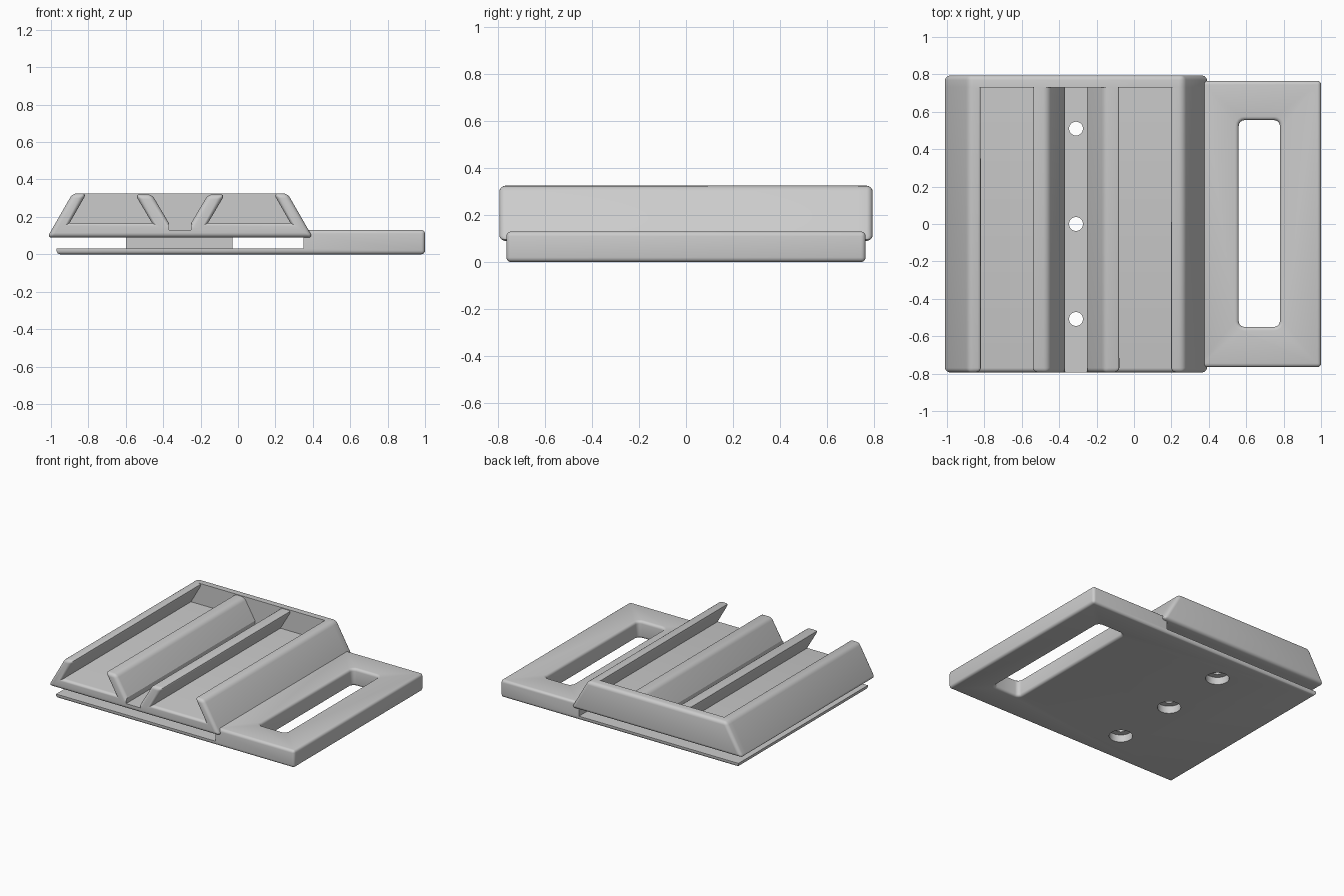
import bpy, bmesh
from mathutils import Matrix, Vector

cube = bpy.data.objects.get("Cube")
if cube:
    bpy.data.objects.remove(cube, do_unlink=True)

grey = bpy.data.materials.new("plain grey")
grey.use_nodes = True
grey.diffuse_color = (0.6, 0.6, 0.6, 1)
grey.node_tree.nodes["Principled BSDF"].inputs["Base Color"].default_value = (0.6, 0.6, 0.6, 1)


def finish(name, bm):
    bmesh.ops.recalc_face_normals(bm, faces=bm.faces)
    mesh = bpy.data.meshes.new(name)
    bm.to_mesh(mesh)
    bm.free()
    obj = bpy.data.objects.new(name, mesh)
    bpy.context.collection.objects.link(obj)
    mesh.materials.append(grey)
    return obj


def prism(name, outline, y0, y1):
    """Extrude an x-z outline along y."""
    bm = bmesh.new()
    face = bm.faces.new([bm.verts.new((x, y0, z)) for x, z in outline])
    out = bmesh.ops.extrude_face_region(bm, geom=[face])
    verts = [v for v in out["geom"] if isinstance(v, bmesh.types.BMVert)]
    bmesh.ops.translate(bm, verts=verts, vec=(0, y1 - y0, 0))
    return finish(name, bm)


def box(name, x0, x1, y0, y1, z0, z1):
    return prism(name, [(x0, z0), (x1, z0), (x1, z1), (x0, z1)], y0, y1)


def cylinder(name, x, y, z0, z1, radius):
    bm = bmesh.new()
    bmesh.ops.create_cone(bm, cap_ends=True, segments=32, radius1=radius, radius2=radius,
                          depth=z1 - z0, matrix=Matrix.Translation((x, y, (z0 + z1) / 2)))
    return finish(name, bm)


def round_edges(obj, width, rule, segments=4):
    """Round the convex edges that pass the rule (given both end points)."""
    bm = bmesh.new()
    bm.from_mesh(obj.data)
    edges = [e for e in bm.edges if e.is_manifold and e.calc_face_angle_signed() > 0.8
             and rule(e.verts[0].co, e.verts[1].co)]
    bmesh.ops.bevel(bm, geom=edges, offset=width, offset_type='OFFSET', segments=segments,
                    profile=0.5, affect='EDGES', clamp_overlap=False)
    bm.to_mesh(obj.data)
    bm.free()


def activate(obj):
    bpy.ops.object.select_all(action='DESELECT')
    obj.select_set(True)
    bpy.context.view_layer.objects.active = obj


def cut(obj, cutters):
    activate(obj)
    for cutter in cutters:
        mod = obj.modifiers.new("cut", 'BOOLEAN')
        mod.operation = 'DIFFERENCE'
        mod.solver = 'EXACT'
        mod.object = cutter
        bpy.ops.object.modifier_apply(modifier=mod.name)


MID = -0.31          # centre line of the tray
BACK = 0.73          # inner face of the back wall


def mirrored(half):
    return [(MID + u, z) for u, z in half] + [(MID - u, z) for u, z in reversed(half)]


# Tray: floor, two inner ribs and two sloping side walls in one profile
TOP, FLOOR, UNDER = 0.325, 0.168, 0.09
tray = prism("tray", mirrored([
    (0.06, FLOOR), (0.15, TOP - 0.005), (0.24, TOP - 0.005), (0.15, FLOOR),
    (0.59, FLOOR), (0.50, TOP), (0.575, TOP), (0.71, UNDER)]), -0.795, BACK)
back_wall = prism("back_wall", mirrored([(0.575, TOP), (0.71, UNDER)]), BACK, 0.795)
for part in (tray, back_wall):
    round_edges(part, 0.025, lambda a, b: not (a.y > BACK - 0.01 and b.y > BACK - 0.01
                                               and a.y < BACK + 0.01 and b.y < BACK + 0.01))

# Base: thin plate with a thick grip at one end
base = prism("base_with_grip", [(-0.97, 0), (1, 0), (1, 0.13), (0.35, 0.13),
                                (0.35, 0.03), (-0.97, 0.03)], -0.765, 0.765)
slot = box("slot_cutter", 0.56, 0.78, -0.55, 0.555, -0.1, 0.3)
round_edges(slot, 0.03, lambda a, b: abs(a.z - b.z) > 0.1)
cut(base, [slot])


def base_rule(a, b):
    in_slot = all(0.5 < p.x < 0.85 and abs(p.y) < 0.6 for p in (a, b))
    if in_slot:
        return abs(a.z - b.z) < 0.01
    underside = a.z < 0.01 and b.z < 0.01
    grip_end = a.x > 0.99 and b.x > 0.99
    grip_side = a.z > 0.12 and b.z > 0.12 and abs(a.x - b.x) > 0.1
    return underside or grip_end or grip_side


round_edges(base, 0.02, base_rule)

# Spacer holding the tray above the plate
spacer = box("spacer", -0.6, -0.03, -0.65, 0.65, 0.03, UNDER)

# Centre channel and three screw holes with recesses underneath
channel = box("channel_cutter", MID - 0.06, MID + 0.06, -0.9, 0.8, 0.13, 0.2)
holes = [cylinder("hole_cutter", MID, y, -0.1, 0.5, 0.037) for y in (-0.508, 0, 0.51)]
recesses = [cylinder("recess_cutter", MID, y, -0.1, 0.055, 0.08) for y in (-0.508, 0, 0.51)]
cut(tray, [channel] + holes)
for part in (base, spacer):
    cut(part, recesses + holes)

# Remove the used cutters and smooth the rounded edges
for cutter in [slot, channel] + holes + recesses:
    bpy.data.objects.remove(cutter, do_unlink=True)
for part in (tray, back_wall, base, spacer):
    activate(part)
    bpy.ops.object.shade_smooth_by_angle(angle=0.52)
